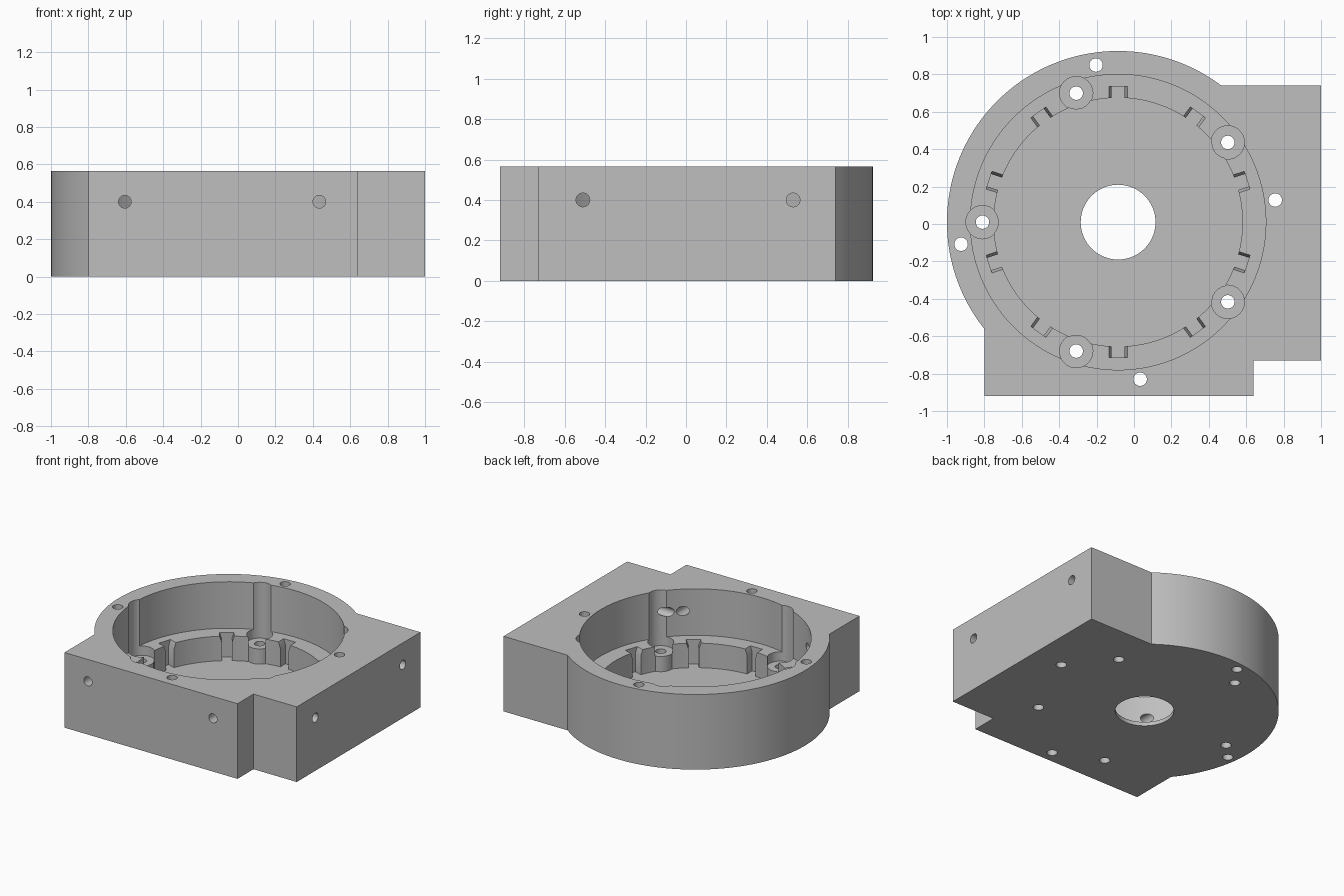
import bpy, bmesh, math
from mathutils import Matrix, Vector

if "Cube" in bpy.data.objects:
    bpy.data.objects.remove(bpy.data.objects["Cube"], do_unlink=True)

CX, CY = -0.085, 0.01        # bore axis
HEIGHT, LEDGE, SEAT, FLOOR = 0.565, 0.215, 0.145, 0.03
OUTER, BORE, RECESS = 0.915, 0.79, 0.665
TOP = HEIGHT + 0.1

grey = bpy.data.materials.new("machined grey")
grey.use_nodes = True
colour = (0.52, 0.52, 0.52, 1)
grey.diffuse_color = colour
grey.node_tree.nodes["Principled BSDF"].inputs["Base Color"].default_value = colour


def prism(name, points, direction):
    """Extrude a closed outline of 3D points along a direction."""
    bm = bmesh.new()
    face = bm.faces.new([bm.verts.new(p) for p in points])
    new = bmesh.ops.extrude_face_region(bm, geom=[face])["geom"]
    bmesh.ops.translate(bm, vec=direction,
                        verts=[v for v in new if isinstance(v, bmesh.types.BMVert)])
    bmesh.ops.recalc_face_normals(bm, faces=bm.faces)
    mesh = bpy.data.meshes.new(name)
    bm.to_mesh(mesh)
    bm.free()
    mesh.materials.append(grey)
    obj = bpy.data.objects.new(name, mesh)
    bpy.context.collection.objects.link(obj)
    return obj


def cylinder(name, x, y, radius, low, high, sides=32):
    ring = [(x + radius * math.cos(math.tau * i / sides),
             y + radius * math.sin(math.tau * i / sides), low) for i in range(sides)]
    return prism(name, ring, (0, 0, high - low))


def polar(radius, degrees):
    a = math.radians(degrees)
    return CX + radius * math.cos(a), CY + radius * math.sin(a)


def combine(tool, operation="DIFFERENCE"):
    """Apply a boolean to the housing and discard the tool."""
    mod = housing.modifiers.new("shape", "BOOLEAN")
    mod.operation, mod.solver, mod.object = operation, "EXACT", tool
    bpy.ops.object.modifier_apply(modifier=mod.name)
    bpy.data.objects.remove(tool, do_unlink=True)


# Outer body: round wall running into the square corner flanges
LEFT, FRONT, STEP_X, STEP_Y, RIGHT, BACK = -0.8, -0.92, 0.64, -0.73, 1.0, 0.74
start = math.degrees(math.asin((BACK - CY) / OUTER))
end = 360 - math.degrees(math.acos((LEFT - CX) / OUTER))
arc = [polar(OUTER, start + (end - start) * i / 90) for i in range(91)]
corners = [(LEFT, FRONT), (STEP_X, FRONT), (STEP_X, STEP_Y), (RIGHT, STEP_Y), (RIGHT, BACK)]
housing = prism("housing", [(x, y, 0) for x, y in arc + corners], (0, 0, HEIGHT))
bpy.context.view_layer.objects.active = housing
housing.select_set(True)

# Main bore, lower recess and centre hole
combine(cylinder("bore", CX, CY, BORE, LEDGE, TOP, 128))
combine(cylinder("recess", CX, CY, RECESS, FLOOR, TOP, 128))
combine(cylinder("centre_hole", CX, CY, 0.2, -0.1, TOP, 64))

# Ten flared notches round the ledge
half = [(0.035, FLOOR), (0.035, 0.17), (0.055, LEDGE + 0.015)]
profile = half + [(-x, z) for x, z in reversed(half)]
for i in range(10):
    turn = Matrix.Rotation(math.radians(18 + 36 * i), 3, "Z")
    centre = Vector((CX, CY, 0))
    ring = [centre + turn @ Vector((0.6, x, z)) for x, z in profile]
    combine(prism("notch", ring, turn @ Vector((0.125, 0, 0))))

# Five screw bosses with counterbored pockets and through holes
for i in range(5):
    x, y = polar(0.725, 36 + 72 * i)
    combine(cylinder("boss", x, y, 0.087, FLOOR / 2, SEAT + 0.03), "UNION")
    combine(cylinder("pocket", x, y, 0.089, SEAT, TOP))
    combine(cylinder("screw_hole", x, y, 0.036, -0.1, TOP))

# Four holes through the rim
for i in range(4):
    x, y = polar(0.848, 8 + 90 * i)
    combine(cylinder("rim_hole", x, y, 0.036, -0.1, TOP))

# Cross holes from the front and right faces into the bore
for offset in (-0.52, 0.52):
    for axis in "XY":
        ring = []
        for i in range(32):
            a = math.tau * i / 32
            u, z = offset + 0.034 * math.cos(a), 0.4 + 0.034 * math.sin(a)
            ring.append((RIGHT + 0.1, CY + u, z) if axis == "X" else (CX + u, FRONT - 0.1, z))
        reach = (-0.8, 0, 0) if axis == "X" else (0, 0.6, 0)
        combine(prism("cross_hole", ring, reach))

bpy.ops.object.shade_smooth_by_angle(angle=math.radians(25))
